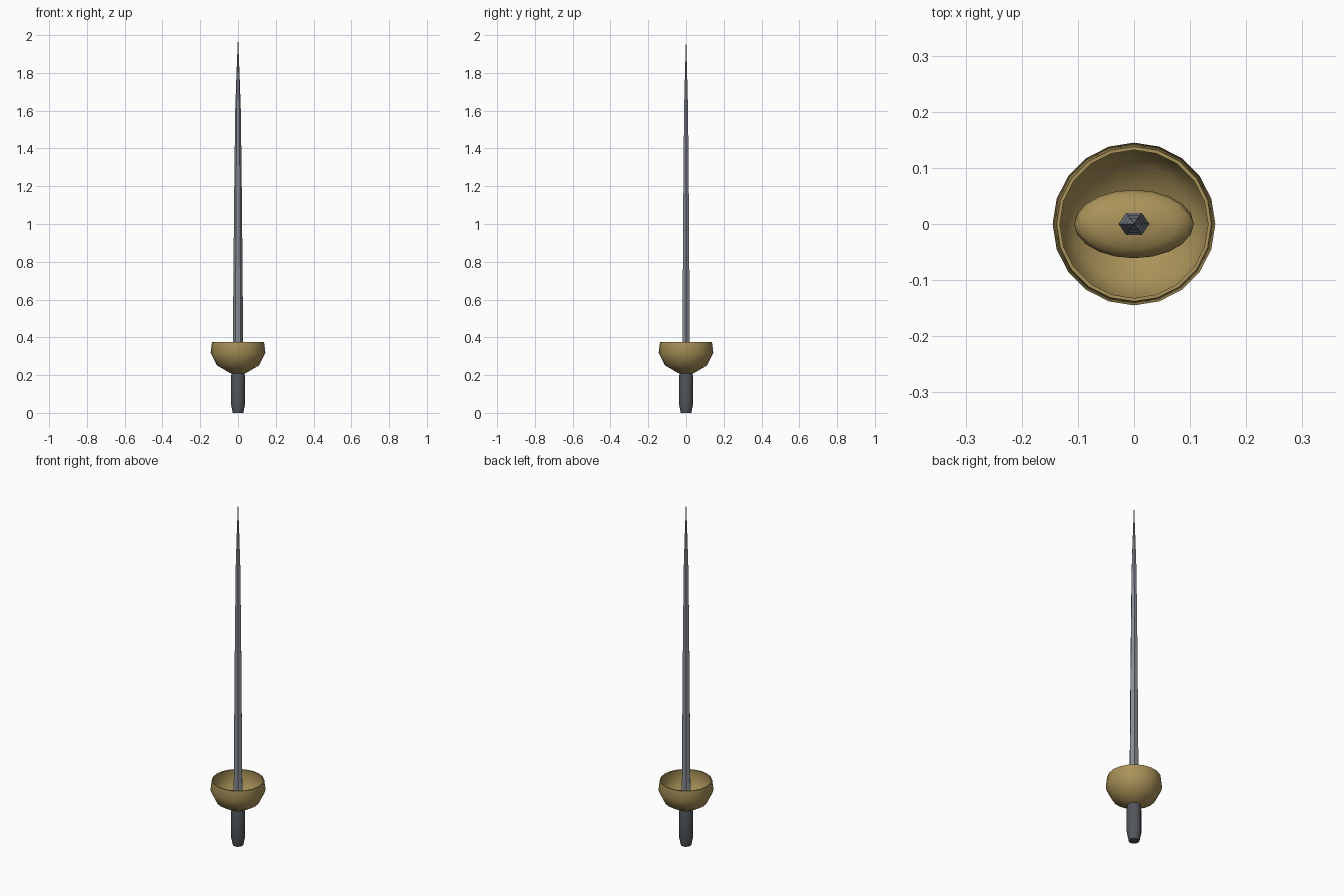
import bpy, math

if "Cube" in bpy.data.objects:
    bpy.data.objects.remove(bpy.data.objects["Cube"])


def material(name, rgb):
    m = bpy.data.materials.new(name)
    m.diffuse_color = (*rgb, 1)
    m.use_nodes = True
    m.node_tree.nodes["Principled BSDF"].inputs["Base Color"].default_value = m.diffuse_color
    return m


def loft(name, rings, sides, mat, smooth=None):
    """Stack of elliptical rings (rx, ry, z); zero radius closes to a point."""
    verts, faces, loops = [], [], []
    for rx, ry, z in rings:
        start = len(verts)
        if rx == 0:
            verts.append((0, 0, z))
            loops.append([start] * sides)
        else:
            for i in range(sides):
                a = 2 * math.pi * i / sides
                verts.append((rx * math.cos(a), ry * math.sin(a), z))
            loops.append(list(range(start, start + sides)))
    for lo, up in zip(loops, loops[1:]):
        for i in range(sides):
            j = (i + 1) % sides
            faces.append(list(dict.fromkeys((lo[i], lo[j], up[j], up[i]))))
    me = bpy.data.meshes.new(name)
    me.from_pydata(verts, [], faces)
    me.materials.append(mat)
    ob = bpy.data.objects.new(name, me)
    bpy.context.collection.objects.link(ob)
    if smooth:
        bpy.ops.object.select_all(action='DESELECT')
        bpy.context.view_layer.objects.active = ob
        ob.select_set(True)
        bpy.ops.object.shade_smooth_by_angle(angle=math.radians(smooth))
    return ob


steel = material("steel", (0.24, 0.26, 0.29))
brass = material("brass", (0.40, 0.29, 0.10))
leather = material("dark_grip", (0.085, 0.095, 0.105))

# Hexagonal tapering blade with a needle tip
blade = [(0.028, 0.24), (0.027, 0.40), (0.021, 1.10), (0.015, 1.60),
         (0.008, 1.80), (0.003, 1.92), (0, 2.0)]
loft("blade", [(0, 0, 0.24)] + [(r, r * 0.83, z) for r, z in blade], 6, steel)

# Thin-walled cup guard: outer wall up, over the rim, inner wall down
cup = [(0, 0.207), (0.04, 0.21), (0.112, 0.252), (0.145, 0.318), (0.138, 0.374),
       (0.132, 0.374), (0.138, 0.318), (0.107, 0.258), (0.038, 0.218), (0, 0.215)]
loft("cup_guard", [(r, r, z) for r, z in cup], 20, brass, 40)

# Flattened oval boss inside the cup
boss = []
for k in range(9):
    t = math.pi * k / 8 - math.pi / 2
    c = 0 if k in (0, 8) else math.cos(t)
    boss.append((0.106 * c, 0.061 * c, 0.265 + 0.035 * math.sin(t)))
loft("guard_boss", boss, 20, brass, 60)

# Grip with chamfered pommel end
grip = [(0, 0), (0.028, 0), (0.032, 0.02), (0.038, 0.05), (0.038, 0.185), (0.034, 0.212), (0, 0.212)]
loft("grip", [(r, r, z) for r, z in grip], 12, leather, 35)
